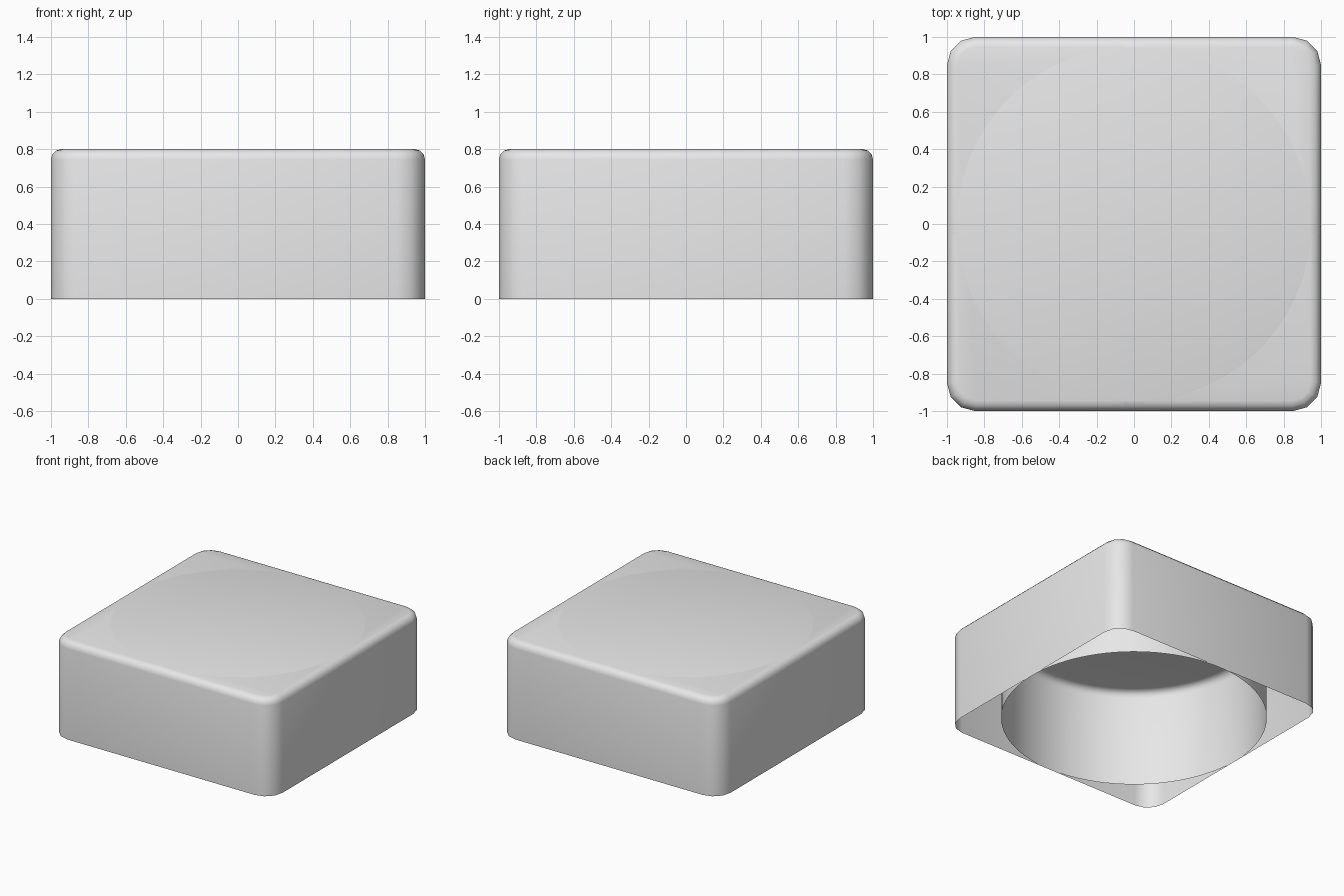
import bpy
import bmesh

HEIGHT = 0.8
ROUND = 0.055

cube = bpy.data.objects.get("Cube")
if cube:
    bpy.data.objects.remove(cube, do_unlink=True)

grey = bpy.data.materials.new("light_grey")
grey.use_nodes = True
grey.diffuse_color = (0.8, 0.8, 0.8, 1)
grey.node_tree.nodes["Principled BSDF"].inputs["Base Color"].default_value = (0.8, 0.8, 0.8, 1)


def round_edges(bm, edges, radius, segments):
    bmesh.ops.bevel(bm, geom=edges, offset=radius, offset_type='OFFSET',
                    segments=segments, profile=0.5, affect='EDGES')


def open_cover(name, bm, height, segments):
    """Stand the solid on the ground, open its underside and round its top rim."""
    bm.normal_update()
    bottom = [f for f in bm.faces if f.normal.z < -0.9]
    bmesh.ops.delete(bm, geom=bottom, context='FACES')
    for v in bm.verts:
        v.co.z = height if v.co.z > 0 else 0
    bm.normal_update()
    rim = [e for e in bm.edges if all(v.co.z > height / 2 for v in e.verts)]
    round_edges(bm, rim, ROUND, segments)
    for f in bm.faces:
        f.smooth = True
    mesh = bpy.data.meshes.new(name)
    bm.to_mesh(mesh)
    bm.free()
    mesh.materials.append(grey)
    obj = bpy.data.objects.new(name, mesh)
    bpy.context.collection.objects.link(obj)
    return obj


# Square outer shell with rounded upright corners
bm = bmesh.new()
bmesh.ops.create_cube(bm, size=2)
uprights = [e for e in bm.edges if abs(e.verts[0].co.z - e.verts[1].co.z) > 1]
round_edges(bm, uprights, 0.15, 3)
open_cover("outer_shell", bm, HEIGHT, 3)

# Round cup inside, its flat top lying in the shell's top
bm = bmesh.new()
bmesh.ops.create_cone(bm, cap_ends=True, segments=96, radius1=0.998,
                      radius2=0.998, depth=2)
open_cover("inner_cup", bm, HEIGHT + 0.001, 3)
